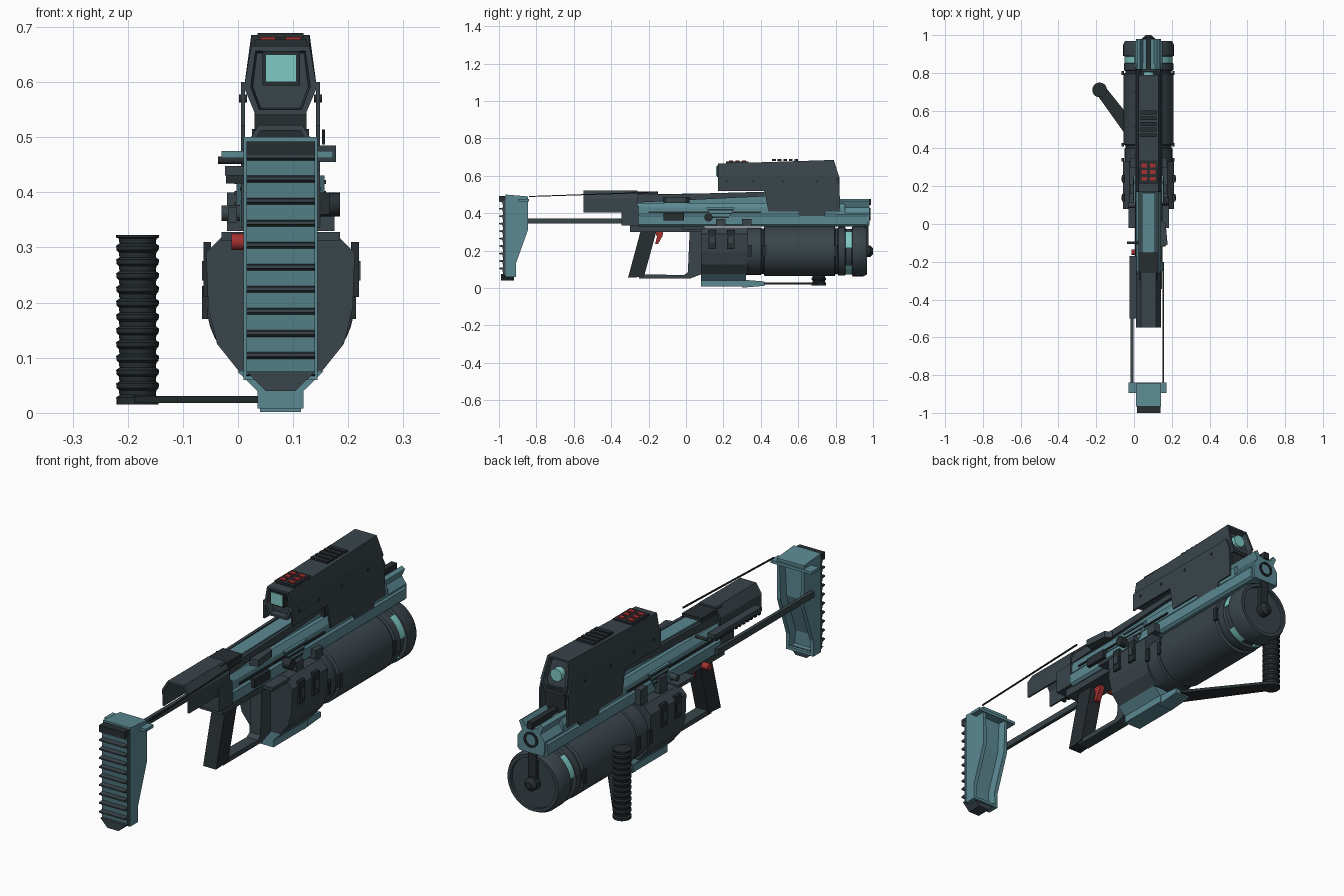
import bpy, bmesh, math
from mathutils import Matrix, Vector

old = bpy.data.objects.get("Cube")
if old:
    bpy.data.objects.remove(old, do_unlink=True)


def material(name, rgb):
    m = bpy.data.materials.new(name)
    m.use_nodes = True
    m.diffuse_color = (*rgb, 1)
    m.node_tree.nodes["Principled BSDF"].inputs["Base Color"].default_value = (*rgb, 1)
    return m


TEAL = material("teal metal", (0.105, 0.25, 0.29))
SLATE = material("dark slate", (0.041, 0.058, 0.069))
BLACK = material("black rubber", (0.02, 0.027, 0.031))
CYAN = material("cyan glass", (0.21, 0.58, 0.55))
RED = material("red button", (0.38, 0.03, 0.03))
CX = 0.077   # centre line of the launcher
DZ = 0.197   # axis height of the drum


def finish(name, bm, *mats):
    bmesh.ops.recalc_face_normals(bm, faces=bm.faces)
    me = bpy.data.meshes.new(name)
    bm.to_mesh(me)
    bm.free()
    for m in mats:
        me.materials.append(m)
    ob = bpy.data.objects.new(name, me)
    bpy.context.collection.objects.link(ob)
    return ob


def prism_mesh(pts, axis, lo, hi):
    """Extrude a 2D outline along x, y or z."""
    place = {"x": lambda a, b: (lo, a, b), "y": lambda a, b: (a, lo, b),
             "z": lambda a, b: (a, b, lo)}[axis]
    bm = bmesh.new()
    face = bm.faces.new([bm.verts.new(place(a, b)) for a, b in pts])
    ext = bmesh.ops.extrude_face_region(bm, geom=[face])["geom"]
    move = Vector([(hi - lo) if axis == k else 0 for k in "xyz"])
    bmesh.ops.translate(bm, verts=[v for v in ext if isinstance(v, bmesh.types.BMVert)], vec=move)
    bmesh.ops.recalc_face_normals(bm, faces=bm.faces)
    return bm


def prism(name, pts, axis, lo, hi, mat):
    return finish(name, prism_mesh(pts, axis, lo, hi), mat)


def box(name, x0, x1, y0, y1, z0, z1, mat):
    return prism(name, [(x0, y0), (x1, y0), (x1, y1), (x0, y1)], "z", z0, z1, mat)


def mirrored(half):
    """Close a right-hand outline (offset, z) across the centre line."""
    return [(CX + a, z) for a, z in half] + [(CX - a, z) for a, z in reversed(half)]


def lathe(name, profile, matrix, mat, n=32):
    """Revolve (radius, height) pairs around the local z axis."""
    bm = bmesh.new()
    vs = [bm.verts.new((r, 0, h)) for r, h in profile]
    es = [bm.edges.new(p) for p in zip(vs, vs[1:])]
    bmesh.ops.spin(bm, geom=vs + es, cent=(0, 0, 0), axis=(0, 0, 1), angle=math.tau,
                   steps=n, use_duplicate=False)
    bmesh.ops.remove_doubles(bm, verts=bm.verts, dist=0.0004)
    bmesh.ops.transform(bm, matrix=matrix, verts=bm.verts)
    ob = finish(name, bm, mat)
    bpy.ops.object.select_all(action="DESELECT")
    ob.select_set(True)
    bpy.context.view_layer.objects.active = ob
    bpy.ops.object.shade_smooth_by_angle(angle=math.radians(30))
    return ob


def along_y(x, z):
    return Matrix.Translation((x, 0, z)) @ Matrix.Rotation(-math.pi / 2, 4, "X")


def rod_x(name, x0, x1, y, z, r, mat):
    m = Matrix.Translation((0, y, z)) @ Matrix.Rotation(math.pi / 2, 4, "Y")
    return lathe(name, [(0, x0), (r, x0), (r, x1), (0, x1)], m, mat, 16)


# Butt stock: shell with a pocket open towards the muzzle
bm = prism_mesh([(-.965, .5), (-.845, .49), (-.845, .31), (-.91, .13), (-.91, .06), (-.965, .06)],
                "x", .01, .144)
front = [f for f in bm.faces if f.normal.y > .5]
bmesh.ops.inset_region(bm, faces=front, thickness=.018, depth=0)
bmesh.ops.inset_region(bm, faces=front, thickness=.006, depth=-.035)
finish("butt_stock", bm, TEAL)
box("stock_top_flange", -.03, .172, -.895, -.84, .462, .475, TEAL)
prism("stock_toe", [(.015, .075), (.05, .04), (.104, .04), (.14, .075)], "y", -.99, -.92, SLATE)

# Butt pad: saw-tooth outline, sloping faces teal
outline = [(-.96, .47), (-.96, .065)]
for i in range(10):
    z = .07 + i * .04
    outline += [(-.977, z), (-.982, z + .028), (-1, z + .032), (-1, z + .038)]
bm = prism_mesh(outline, "x", .015, .14)
for f in bm.faces:
    f.material_index = int(f.normal.y < -.9 and f.calc_center_median().y > -.99)
finish("butt_pad", bm, SLATE, TEAL)
box("pad_cap", .015, .14, -1, -.955, .462, .492, BLACK)

# Stock rods
box("stock_rod", -.018, -.002, -.88, -.2, .345, .372, SLATE)
prism("stock_wire", [(-.84, .487), (-.2, .508), (-.2, .514), (-.84, .492)], "x", .152, .158, BLACK)

# Rear hood with a hollow underside
prism("rear_hood", mirrored([(.066, .405), (.066, .48), (.04, .522)]) +
      [(CX - .058, .405), (CX - .058, .475), (CX - .036, .512), (CX + .036, .512),
       (CX + .058, .475), (CX + .058, .405)], "y", -.548, -.26, SLATE)
box("hood_slide", .03, .124, -.3, -.15, .49, .515, BLACK)
box("side_rail", -.024, .012, -.5, -.17, .43, .448, SLATE)
for i in range(12):
    box("rail_tooth", -.022, .01, -.495 + i * .027, -.481 + i * .027, .416, .43, BLACK)

# Receiver
prism("receiver_lower", mirrored([(.062, .33), (.073, .34), (.073, .385), (.06, .4)]),
      "y", -.25, .97, TEAL)
prism("receiver_upper", mirrored([(.066, .395), (.066, .43), (.05, .455)]), "y", -.26, .85, TEAL)
prism("top_ridge", [(-.26, .45), (-.26, .5), (.42, .512), (.45, .45)], "x", .045, .109, TEAL)
for s in (-1, 1):
    x = CX + s * .045
    prism("ridge_edge", [(-.3, .455), (-.3, .495), (.42, .515), (.42, .49)],
          "x", x - .007, x + .007, SLATE)
    x = CX + s * .07
    box("groove_strip", x - .003, x + .003, -.2, .4, .402, .41, BLACK)
    # Vent panel with three louvres
    x = CX + s * .074
    prism("vent_panel", [(.15, .36), (.22, .36), (.26, .43), (.11, .43)], "x", x - .006, x + .006, TEAL)
    for i in range(3):
        box("vent_louvre", x - .009, x + .009, .14 - i * .01, .23 + i * .01,
            .375 + i * .02, .382 + i * .02, BLACK)
box("receiver_end", .005, .149, -.345, -.25, .335, .44, SLATE)
box("receiver_base", -.03, .185, -.02, .1, .312, .328, SLATE)
box("grip_base", .02, .134, -.3, .1, .3, .335, SLATE)

# Muzzle shroud and bore
prism("muzzle_shroud", mirrored([(.06, .335), (.066, .36), (.066, .4), (.045, .43), (.06, .465),
                                 (.045, .475), (.03, .45)]), "y", .8, .98, TEAL)
lathe("muzzle_bore", [(0, .9), (.034, .9), (.034, .986), (.025, .986), (.025, .95), (0, .95)],
      along_y(CX, .395), BLACK, 20)
box("front_sight", .064, .09, .8, .99, .445, .475, BLACK)

# Sight housing
bm = prism_mesh(mirrored([(.045, .54), (.066, .59), (.053, .685)]), "y", .17, .82)
for v in bm.verts:
    if v.co.z > .66:
        v.co.z -= .02 if v.co.y < .2 else 0
        v.co.y -= .03 if v.co.y > .8 else 0
ends = [f for f in bm.faces if abs(f.normal.y) > .8]
bmesh.ops.inset_individual(bm, faces=ends, thickness=.012, depth=0)
bmesh.ops.inset_individual(bm, faces=ends, thickness=.004, depth=-.025)
finish("sight_housing", bm, SLATE)
box("sight_frame", .044, .112, .165, .2, .594, .656, BLACK)
box("sight_glass", .05, .106, .161, .167, .6, .65, CYAN)
lathe("sight_lens", [(0, .75), (.028, .75), (.028, .805), (0, .805)], along_y(CX, .615), CYAN, 16)
box("sight_mount", .03, .124, .43, .81, .44, .56, BLACK)
for s in (-1, 1):
    x = CX + s * .068
    prism("sight_side_plate", [(.17, .52), (.42, .52), (.44, .41), (.6, .41), (.62, .36), (.73, .36),
                               (.75, .41), (.825, .41), (.82, .55), (.8, .6), (.17, .6)],
          "x", x - .004, x + .004, SLATE)
    for y in (.22, .36, .52, .7):
        rod_x("side_bolt", x - .007, x + .007, y, .57, .007, BLACK)
    for i in range(3):
        y = .24 + i * .035
        box("red_button", CX + s * .023 - .014, CX + s * .023 + .014, y - .01, y + .01, .66, .682, RED)
box("button_panel", .03, .124, .215, .335, .655, .677, BLACK)
for i in range(5):
    box("top_rib", .035, .119, .46 + i * .03, .48 + i * .03, .68, .689, BLACK)

# Drum with its rear housing
prism("drum_housing", mirrored([(.075, .075), (.115, .125), (.131, .19), (.135, .29), (.1, .325)]),
      "y", .08, .33, SLATE)
lathe("drum", [(0, .3), (.126, .3), (.126, .4), (.121, .405), (.121, .415), (.133, .42), (.133, .795),
               (.122, .8), (.122, .81), (.131, .815), (.131, .85), (.119, .855), (.119, .885),
               (.134, .89), (.134, .95), (.125, .968), (.11, .968), (.11, .955), (0, .955)],
      along_y(CX, DZ), SLATE, 40)
for lo, hi in ((8, 55), (-75, -40), (125, 172), (220, 255)):
    arc = [math.radians(lo + (hi - lo) * i / 8) for i in range(9)]
    ring = [(r, a) for a in arc for r in (.128,)] + [(.115, a) for a in reversed(arc)]
    prism("glow_segment", [(CX + r * math.cos(a), DZ + r * math.sin(a)) for r, a in ring],
          "y", .852, .888, CYAN)
lathe("drum_hub", [(0, .95), (.03, .95), (.03, .985), (.015, 1), (0, 1)], along_y(CX, DZ), BLACK, 16)
box("hub_arm", .057, .097, .95, .975, .2, .37, BLACK)
for s in (-1, 1):
    x = CX + s * .134
    for y in (.14, .24):
        box("drum_clip", x - .006, x + .008, y - .02, y + .02, .21, .31, BLACK)
        box("clip_latch", x - .008, x + .011, y - .012, y + .012, .24, .275, SLATE)
    for y in (.34, .42, .8):
        box("drum_band_lug", x - .008, x + .003, y - .01, y + .01, .17, .23, BLACK)

# Pistol grip, guard and trigger
prism("pistol_grip", [(-.24, .315), (-.155, .315), (-.225, .06), (-.31, .055)], "x", .045, .109, BLACK)
prism("trigger_guard", [(-.25, .05), (.02, .05), (.085, .075), (.085, .315), (.02, .315), (.01, .085),
                        (-.01, .07), (-.25, .073)], "x", .05, .104, SLATE)
prism("trigger", [(-.17, .31), (-.12, .31), (-.125, .28), (-.15, .235), (-.165, .235), (-.155, .275)],
      "x", .065, .089, RED)
rod_x("red_selector", -.012, .025, -.15, .31, .015, RED)

# Controls on the receiver sides
box("charging_block", .14, .166, -.12, -.01, .36, .4, BLACK)
rod_x("right_knob", .14, .185, .12, .378, .022, BLACK)
rod_x("left_knob", -.03, .02, .1, .362, .014, SLATE)
rod_x("left_lever", -.036, .02, -.1, .458, .007, BLACK)
prism("right_latch", [(.14, -.12), (.178, -.11), (.168, 0), (.14, .02)], "z", .455, .485, SLATE)
for y in (.16, .3):
    box("left_bracket", -.02, .02, y, y + .05, .33, .4, SLATE)
    box("right_bracket", .134, .175, y, y + .05, .33, .37, SLATE)

# Under bracket
prism("under_bracket", mirrored([(.042, .008), (.042, .04), (.078, .075)]), "y", .08, .32, TEAL)
prism("bracket_nose", [(.3, .002), (.3, .045), (.42, .035), (.42, .012)], "x", .04, .114, TEAL)

# Folding arm and ribbed foregrip
prism("foregrip_arm", [(.1, .41), (.05, .34), (-.2, .69), (-.155, .73)], "z", .018, .031, BLACK)
ribs = [(0, .015), (.038, .015)]
for i in range(12):
    z = .02 + i * .025
    ribs += [(.038, z), (.039, z + .008), (.033, z + .012), (.034, z + .021)]
ribs += [(.039, .318), (.039, .323), (0, .323)]
lathe("foregrip", ribs, Matrix.Translation((-.182, .71, 0)), BLACK, 20)
